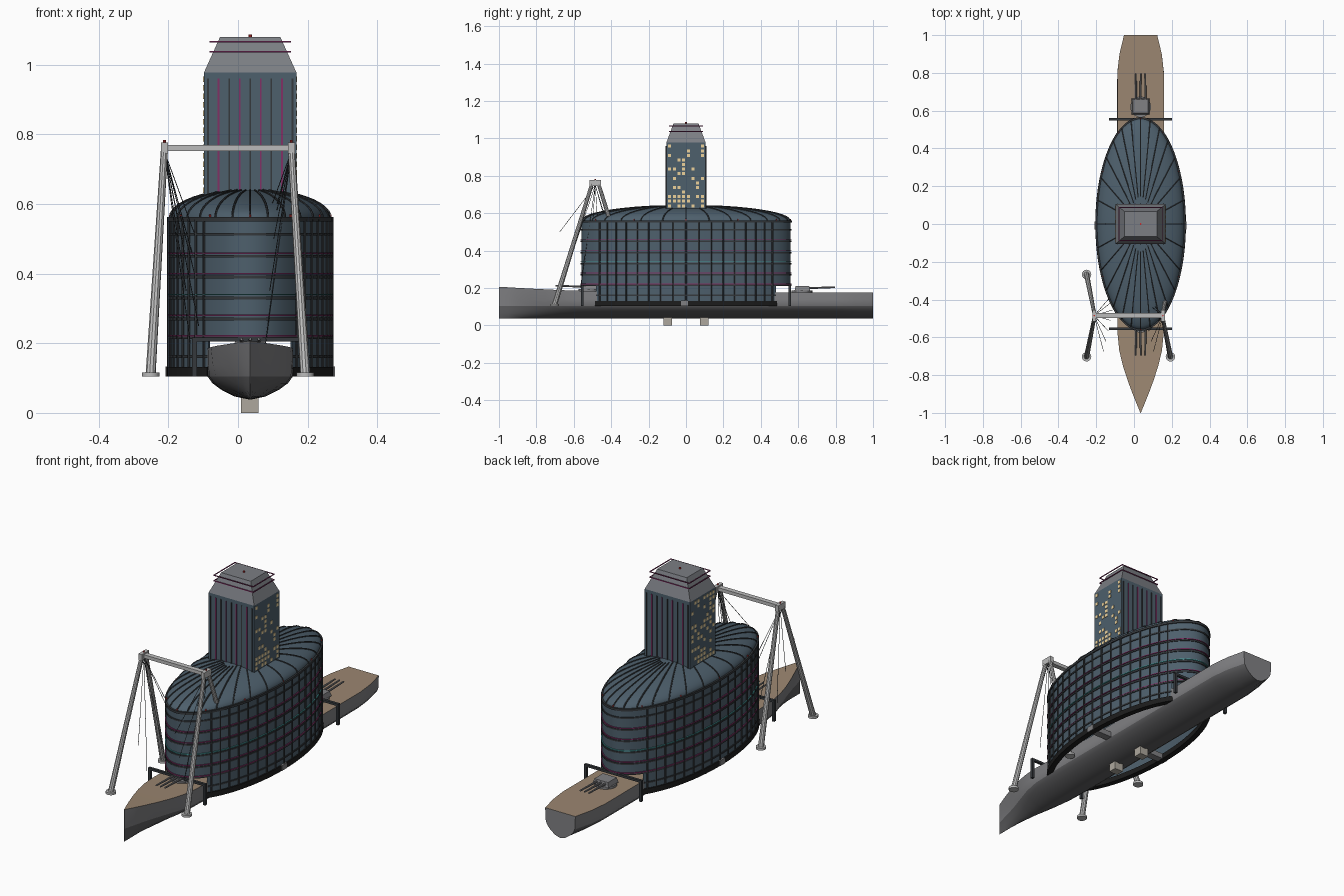
import bpy, bmesh, math, random
from mathutils import Vector, Matrix

if "Cube" in bpy.data.objects:
    bpy.data.objects.remove(bpy.data.objects["Cube"])

random.seed(4)
CX, A, B = 0.035, 0.233, 0.56          # hall centre and half axes
GAP = math.acos(0.12 / A)              # arc limit of the lower side walls


def mat(name, r, g, b):
    m = bpy.data.materials.new(name)
    m.diffuse_color = (r, g, b, 1)
    m.use_nodes = True
    m.node_tree.nodes["Principled BSDF"].inputs["Base Color"].default_value = m.diffuse_color
    return m


GLASS = mat("blue_glass", 0.075, 0.115, 0.15)
DARK = mat("dark_steel", 0.035, 0.04, 0.045)
BLACK = mat("black_plinth", 0.012, 0.012, 0.012)
PINK = mat("magenta_light", 0.22, 0.03, 0.13)
TEAL = mat("teal_light", 0.06, 0.33, 0.33)
GREY = mat("hull_grey", 0.22, 0.22, 0.23)
LOWER = mat("lower_hull", 0.11, 0.11, 0.115)
WOOD = mat("deck_wood", 0.33, 0.24, 0.165)
STEEL = mat("pale_steel", 0.5, 0.5, 0.5)
CROWN = mat("crown_grey", 0.2, 0.21, 0.23)
LAMP = mat("window_light", 0.85, 0.65, 0.33)
STONE = mat("keel_block", 0.42, 0.39, 0.34)
RED = mat("red_beacon", 0.6, 0.03, 0.03)


def finish(name, bm, *mats, smooth=True):
    bmesh.ops.recalc_face_normals(bm, faces=bm.faces)
    me = bpy.data.meshes.new(name)
    bm.to_mesh(me)
    bm.free()
    ob = bpy.data.objects.new(name, me)
    bpy.context.collection.objects.link(ob)
    for m in mats:
        me.materials.append(m)
    if smooth:
        bpy.ops.object.select_all(action='DESELECT')
        ob.select_set(True)
        bpy.context.view_layer.objects.active = ob
        bpy.ops.object.shade_smooth_by_angle(angle=math.radians(35))
    return ob


def box(bm, x0, x1, y0, y1, z0, z1, taper=(1, 1)):
    c = Vector(((x0 + x1) / 2, (y0 + y1) / 2, (z0 + z1) / 2))
    vs = bmesh.ops.create_cube(bm, size=1)["verts"]
    for v in vs:
        if v.co.z > 0:
            v.co.x *= taper[0]
            v.co.y *= taper[1]
        v.co = Vector((v.co.x * (x1 - x0), v.co.y * (y1 - y0), v.co.z * (z1 - z0))) + c


def rod(bm, p, q, r1, r2=None, n=8):
    p, q = Vector(p), Vector(q)
    d = q - p
    m = Matrix.Translation((p + q) / 2) @ d.to_track_quat('Z', 'Y').to_matrix().to_4x4()
    bmesh.ops.create_cone(bm, cap_ends=True, segments=n, radius1=r1,
                          radius2=r1 if r2 is None else r2, depth=d.length, matrix=m)


def band(bm, z0, z1, out, thick, t0=0, t1=2 * math.pi, n=96):
    """Elliptical wall strip of rectangular section; closed when it is a full turn."""
    full = t1 - t0 > 6.28
    rows = []
    for i in range(n if full else n + 1):
        t = t0 + (t1 - t0) * i / n
        c, s = math.cos(t), math.sin(t)
        rows.append([bm.verts.new((CX + (A + o) * c, (B + o) * s, z)) for o, z in
                     ((out, z0), (out, z1), (out - thick, z1), (out - thick, z0))])
    for i in range(n):
        a, b = rows[i], rows[(i + 1) % len(rows)]
        for k in range(4):
            bm.faces.new((a[k], a[(k + 1) % 4], b[(k + 1) % 4], b[k]))
    if not full:
        bm.faces.new(rows[0])
        bm.faces.new(rows[-1])


def side_bands(bm, z0, z1, out, thick):
    for off in (0, math.pi):
        band(bm, z0, z1, out, thick, off - GAP, off + GAP, 40)


# ship hull lofted along y: station y, half width, waterline factor, deck height
stations = [(-1, .001, 1, .207), (-.95, .022, .6, .204), (-.9, .042, .62, .201), (-.83, .068, .68, .197),
            (-.75, .094, .78, .193), (-.67, .113, .88, .189), (-.58, .122, .96, .186), (-.4, .123, 1, .18),
            (0, .123, 1, .176), (.5, .123, 1, .175), (.8, .123, .99, .175), (.9, .112, .98, .175), (1, .088, .96, .175)]
bm = bmesh.new()
rows = []
for y, w, f, zt in stations:
    h = w * f
    half = [(w, zt), ((w + h) / 2 * 1.01, .14), (h, .105), (h * .88, .085), (h * .67, .066), (h * .36, .047), (.0005, .038)]
    rows.append([bm.verts.new((CX + x, y, z)) for x, z in half] +
                [bm.verts.new((CX - x, y, z)) for x, z in reversed(half)])
for a, b in zip(rows, rows[1:]):
    for k in range(14):
        j = (k + 1) % 14
        fc = bm.faces.new((a[k], a[j], b[j], b[k]))
        fc.material_index = 2 if k == 13 else (0 if k in (0, 1, 11, 12) else 1)
bm.faces.new(rows[0])
bm.faces.new(rows[-1])
finish("ship_hull", bm, GREY, LOWER, WOOD)

# keel blocks and side gangways
bm = bmesh.new()
for y in (-.098, .098):
    box(bm, .009, .059, y - .022, y + .022, 0, .05)
finish("keel_blocks", bm, STONE, smooth=False)
bm = bmesh.new()
for s in (-1, 1):
    xs = sorted((CX + s * .1, CX + s * .243))
    box(bm, *xs, -.028, .012, .105, .133)
finish("gangways", bm, GREY, smooth=False)

# gun turrets, one at each end
for name, y, s, z in (("front_turret", -.52, -1, .183), ("rear_turret", .62, 1, .175)):
    bm = bmesh.new()
    rod(bm, (CX, y, z - .01), (CX, y, z + .012), .055, n=24)
    box(bm, CX - .047, CX + .047, y - .04, y + .045, z + .01, z + .036, (.85, .85))
    for dx in (-.025, 0, .025):
        rod(bm, (CX + dx, y + s * .03, z + .025), (CX + dx, y + s * .177, z + .029), .006, .004)
    finish(name, bm, GREY)

# hall walls (upper ring plus two lower sides) and plinth
bm = bmesh.new()
band(bm, .22, .558, 0, .008)
side_bands(bm, .105, .22, 0, .008)
finish("hall_wall", bm, GLASS)
bm = bmesh.new()
side_bands(bm, .104, .132, .007, .03)
finish("plinth", bm, BLACK)

# hall bands and light strips
bm = bmesh.new()
for z in (.27, .33, .39, .45, .513):
    band(bm, z - .004, z + .004, .004, .006)
side_bands(bm, .158, .166, .004, .006)
band(bm, .212, .222, .004, .012)
band(bm, .55, .562, .006, .014)
finish("hall_bands", bm, DARK)
for name, m, zs in (("magenta_strips", PINK, (.222, .28, .4, .458)), ("teal_strip", TEAL, (.34,))):
    bm = bmesh.new()
    for z in zs:
        band(bm, z - .002, z + .002, .005, .006)
    finish(name, bm, m)

# vertical mullions on the long sides
bm = bmesh.new()
for i in range(52):
    t = 2 * math.pi * i / 52
    x, y = CX + (A + .002) * math.cos(t), (B + .002) * math.sin(t)
    if abs(x - CX) > .115:
        rod(bm, (x, y, .11), (x, y, .556), .0045, n=6)
finish("mullions", bm, DARK)


# domed roof with radiating ribs
def roof(r, t, lift=0):
    return (CX + (A - .002) * r * math.cos(t), (B - .002) * r * math.sin(t),
            .558 + lift + .083 * math.sqrt(max(0, 1 - r * r)))


bm = bmesh.new()
N = 96
radii = [math.sin(math.pi / 2 * k / 12) for k in range(12, 0, -1)]
rings = [[bm.verts.new(roof(r, 2 * math.pi * i / N)) for i in range(N)] for r in radii]
for a, b in zip(rings, rings[1:]):
    for i in range(N):
        bm.faces.new((a[i], a[(i + 1) % N], b[(i + 1) % N], b[i]))
bm.faces.new(rings[-1])
finish("roof_dome", bm, GLASS)
bm = bmesh.new()
for i in range(28):
    t = 2 * math.pi * i / 28
    for r0, r1 in zip(radii[:-2], radii[1:-1]):
        rod(bm, roof(r0, t, .001), roof(r1, t, .001), .0035, n=6)
finish("roof_ribs", bm, DARK)
bm = bmesh.new()
for i in range(12):
    x, y, z = roof(1, 2 * math.pi * i / 12)
    rod(bm, (x, y, z), (x, y, z + .012), .003, n=6)
finish("eave_beacons", bm, RED)

# end portals
bm = bmesh.new()
for y in (-.555, .555):
    for x in (CX - .16, CX + .16):
        box(bm, x - .007, x + .007, y - .007, y + .007, .105, .217)
    box(bm, CX - .167, CX + .167, y - .007, y + .007, .205, .217)
finish("end_portals", bm, DARK, smooth=False)

# tower and tapered crown
TX, TY = .133, .105
bm = bmesh.new()
box(bm, CX - TX, CX + TX, -TY, TY, .6, .977)
finish("tower", bm, GLASS, smooth=False)
bm = bmesh.new()
box(bm, CX - TX, CX + TX, -TY, TY, .977, 1.08, (.65, .64))
finish("tower_crown", bm, CROWN, smooth=False)

# tower fins, alternately dark and magenta
for name, m, start in (("dark_fins", DARK, 0), ("magenta_fins", PINK, 1)):
    bm = bmesh.new()
    for i in range(start, 9, 2):
        x = CX - .121 + i * .0303
        for s in (-1, 1):
            box(bm, x - .0025, x + .0025, s * TY - .004, s * TY + .004, .62, .96)
    finish(name, bm, m, smooth=False)

# lit windows on the two narrow tower faces
bm = bmesh.new()
for s in (-1, 1):
    for r in range(14):
        for c in range(8):
            if random.random() < .55 - .025 * r:
                y, z, x = -.0875 + .025 * c, .64 + .0245 * r, CX + s * TX
                box(bm, x - .002, x + .002, y - .008, y + .008, z - .008, z + .008)
finish("lit_windows", bm, LAMP, smooth=False)

# light frames floating around the crown
bm = bmesh.new()
for z in (1.037, 1.066):
    x, y, h = .115, .088, .002
    for s in (-1, 1):
        box(bm, CX - x, CX + x, s * y - h, s * y + h, z - h, z + h)
        box(bm, CX + s * x - h, CX + s * x + h, -y, y, z - h, z + h)
finish("crown_light_frames", bm, PINK, smooth=False)

# gantry: two A-frames, cross beam, feet, cables and beacons
GX, GY, AX, FX, FY = -.029, -.485, .182, .222, .218
bm, cables, lights = bmesh.new(), bmesh.new(), bmesh.new()
box(bm, GX - AX, GX + AX, GY - .013, GY + .013, .752, .77)
for s in (-1, 1):
    ax = GX + s * AX
    box(bm, ax - .01, ax + .01, GY - .03, GY + .03, .745, .777)
    rod(lights, (ax, GY, .775), (ax, GY, .784), .004)
    for d in (-1, 1):
        foot = (GX + s * FX, GY + d * FY)
        rod(bm, (*foot, .11), (ax, GY + d * .015, .765), .0145, .01, 10)
        rod(bm, (*foot, .104), (*foot, .116), .025, n=16)
    for k in range(7):
        end = (ax - s * (.05 + .012 * k), GY - .19 + .055 * k, .5 - .05 * ((k * 3) % 7))
        rod(cables, (ax, GY, .75), end, .0013, n=5)
rod(lights, (CX, 0, 1.078), (CX, 0, 1.087), .005)
finish("gantry", bm, STEEL)
finish("gantry_cables", cables, DARK)
finish("beacons", lights, RED)
